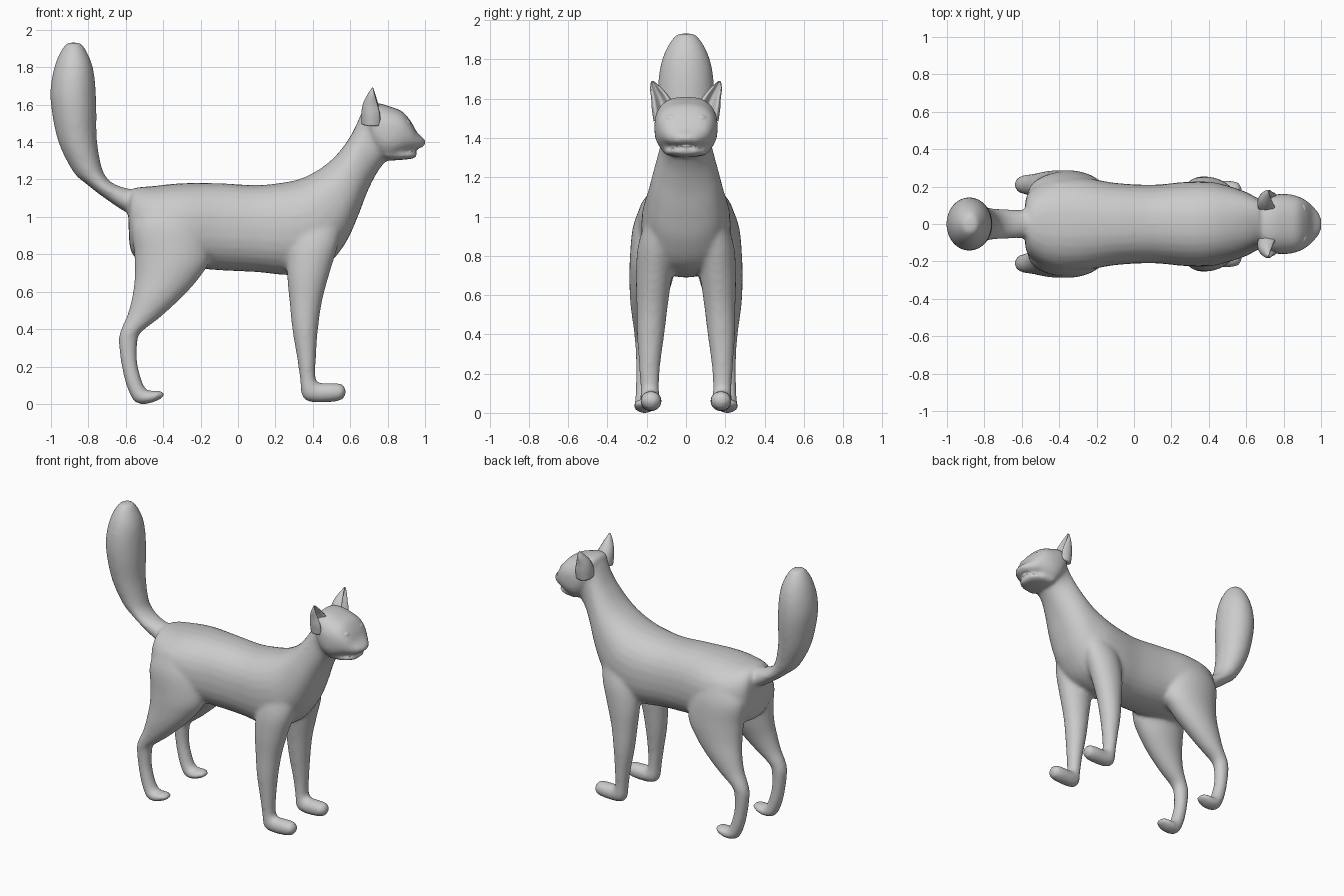
import bpy, bmesh, math
from mathutils import Vector


def spline(rows, steps=5):
    """Catmull-Rom interpolation through rows of numbers."""
    out = []
    for i in range(len(rows) - 1):
        a, b, c, d = (rows[max(0, min(len(rows) - 1, i + k))] for k in (-1, 0, 1, 2))
        for s in range(steps):
            t = s / steps
            out.append([0.5 * (2*q + (r-p)*t + (2*p-5*q+4*r-u)*t*t + (3*q-p-3*r+u)*t**3)
                        for p, q, r, u in zip(a, b, c, d)])
    return out + [list(rows[-1])]


def loft(bm, rows, side=1, power=2.0, n=28):
    """Rows are (x1, z1, x2, z2, half width, y): two outline points per ring."""
    rings = []
    for x1, z1, x2, z2, w, y in spline([tuple(r) + (0,) * (6 - len(r)) for r in rows]):
        ring = []
        for k in range(n):
            a = 2 * math.pi * k / n
            c, s = (math.copysign(abs(f(a)) ** (2 / power), f(a)) for f in (math.cos, math.sin))
            ring.append(bm.verts.new(((x1+x2)/2 + c*(x1-x2)/2, side*y + s*w, (z1+z2)/2 + c*(z1-z2)/2)))
        rings.append(ring)
    for r0, r1 in zip(rings, rings[1:]):
        for k in range(n):
            bm.faces.new((r0[k], r0[(k+1) % n], r1[(k+1) % n], r1[k]))
    bm.faces.new(rings[0])
    bm.faces.new(rings[-1])


def finish(bm, name):
    bmesh.ops.recalc_face_normals(bm, faces=bm.faces[:])
    for f in bm.faces:
        f.smooth = True
    me = bpy.data.meshes.new(name)
    bm.to_mesh(me)
    bm.free()
    ob = bpy.data.objects.new(name, me)
    bpy.context.collection.objects.link(ob)
    return ob


torso = [(-.585, 1.08, -.585, .95, .08), (-.56, 1.15, -.565, .80, .17), (-.45, 1.165, -.45, .75, .24),
         (-.3, 1.18, -.27, .73, .25), (-.1, 1.18, -.1, .715, .22), (.1, 1.17, .1, .705, .21),
         (.25, 1.185, .3, .69, .225), (.35, 1.21, .47, .74, .225), (.45, 1.265, .575, .86, .20),
         (.53, 1.335, .64, 1.0, .175), (.6, 1.43, .69, 1.13, .145), (.64, 1.51, .74, 1.23, .125),
         (.67, 1.57, .79, 1.3, .125), (.72, 1.58, .82, 1.34, .1)]
head = [(.665, 1.55, .70, 1.42, .08), (.68, 1.6, .745, 1.34, .14), (.74, 1.61, .79, 1.305, .16),
        (.82, 1.588, .83, 1.31, .16), (.88, 1.563, .875, 1.33, .148), (.925, 1.51, .92, 1.352, .125),
        (.955, 1.455, .95, 1.36, .10), (.987, 1.424, .982, 1.37, .065), (1.004, 1.408, 1.0, 1.385, .03)]
jaw = [(.78, 1.36, .8, 1.3, .12), (.88, 1.35, .88, 1.305, .11),
       (.935, 1.352, .94, 1.313, .08), (.958, 1.342, .958, 1.325, .04)]
tail = [(-.5, 1.14, -.5, 1.0, .07), (-.58, 1.15, -.59, 1.02, .075), (-.66, 1.175, -.72, 1.105, .08),
        (-.71, 1.22, -.81, 1.175, .085), (-.735, 1.29, -.88, 1.24, .095), (-.755, 1.42, -.96, 1.40, .12),
        (-.757, 1.58, -1.0, 1.6, .142), (-.765, 1.73, -.997, 1.73, .137), (-.785, 1.83, -.965, 1.85, .107),
        (-.83, 1.918, -.92, 1.924, .055), (-.86, 1.932, -.89, 1.932, .015)]
front_leg = [(.30, 1.0, .56, 1.0, .07, .13), (.27, .85, .535, .85, .095, .15), (.262, .7, .49, .7, .092, .163),
             (.275, .55, .45, .55, .08, .172), (.29, .4, .428, .4, .07, .18), (.315, .25, .417, .25, .055, .185),
             (.332, .13, .415, .14, .048, .185), (.343, .04, .43, .115, .05, .183), (.39, .01, .45, .112, .052, .18),
             (.5, .01, .5, .112, .055, .178), (.555, .022, .555, .107, .046, .178), (.576, .05, .576, .08, .02, .178)]
hind_leg = [(-.5, 1.08, -.25, 1.08, .08, .14), (-.565, .95, -.17, .95, .11, .16), (-.555, .8, -.15, .78, .12, .166),
            (-.553, .68, -.21, .67, .11, .178), (-.565, .58, -.31, .56, .09, .195), (-.59, .48, -.42, .46, .068, .205),
            (-.625, .4, -.52, .38, .053, .21), (-.638, .34, -.538, .32, .048, .21), (-.625, .22, -.538, .22, .045, .21),
            (-.597, .1, -.513, .12, .048, .21), (-.553, .012, -.49, .078, .052, .21), (-.49, .0, -.465, .07, .057, .21),
            (-.43, .018, -.43, .073, .052, .21), (-.392, .042, -.39, .06, .025, .21)]

# Body: all lofted limbs fused into one smooth skin
bm = bmesh.new()
loft(bm, torso, power=2.3)
loft(bm, head, power=2.5)
loft(bm, jaw)
loft(bm, tail)
for side in (1, -1):
    loft(bm, front_leg, side)
    loft(bm, hind_leg, side)
body = finish(bm, "cat_body")
rm = body.modifiers.new("fuse", 'REMESH')
rm.mode = 'VOXEL'
rm.voxel_size = 0.013
rm.use_smooth_shade = True
sm = body.modifiers.new("soften", 'SMOOTH')
sm.factor = 0.5
sm.iterations = 8

# Mouth: downturned groove cut into the muzzle
bm = bmesh.new()
path = spline([(.89, -.125, 1.328), (.93, -.095, 1.34), (.965, -.05, 1.356), (.98, 0, 1.362),
               (.965, .05, 1.356), (.93, .095, 1.34), (.89, .125, 1.328)])
rings = []
for i, p in enumerate(path):
    p, r = Vector(p), 0.009
    t = (Vector(path[min(i+1, len(path)-1)]) - Vector(path[max(i-1, 0)])).normalized()
    u = t.cross(Vector((0, 0, 1))).normalized()
    v = t.cross(u)
    rings.append([bm.verts.new(p + u*r*2*math.cos(a*math.pi/4) + v*r*math.sin(a*math.pi/4)) for a in range(8)])
for r0, r1 in zip(rings, rings[1:]):
    for k in range(8):
        bm.faces.new((r0[k], r0[(k+1) % 8], r1[(k+1) % 8], r1[k]))
bm.faces.new(rings[0])
bm.faces.new(rings[-1])
cutter = finish(bm, "mouth_cutter")
cutter.hide_render = True
cutter.hide_viewport = False
cutter.display_type = 'WIRE'
cut = body.modifiers.new("mouth", 'BOOLEAN')
cut.operation = 'DIFFERENCE'
cut.object = cutter

# Ears: tapering cones with a hollow front
for side, label in ((1, "left"), (-1, "right")):
    bm = bmesh.new()
    rings = []
    for x, y, z, rx, ry in spline([(.715, .105, 1.50, .055, .06), (.715, .118, 1.56, .055, .056),
                                   (.712, .135, 1.61, .042, .042), (.715, .157, 1.655, .022, .026),
                                   (.719, .172, 1.69, .004, .006)]):
        ring = []
        for k in range(24):
            a = 2 * math.pi * k / 24
            c = math.cos(a)
            dx = rx * c if c < 0 else rx * (0.9 * math.sin(2*a)**2 - 0.35 * c**4)
            ring.append(bm.verts.new((x + dx, side * (y + ry * math.sin(a)), z - .25 * ry * math.sin(a))))
        rings.append(ring)
    for r0, r1 in zip(rings, rings[1:]):
        for k in range(24):
            bm.faces.new((r0[k], r0[(k+1) % 24], r1[(k+1) % 24], r1[k]))
    bm.faces.new(rings[0])
    bm.faces.new(rings[-1])
    finish(bm, label + "_ear")

    # Eyes: ball with a thin almond lid around it
    bpy.ops.mesh.primitive_uv_sphere_add(segments=24, ring_count=14, radius=1, location=(.898, side*.08, 1.495))
    eye = bpy.context.object
    eye.name = label + "_eye"
    eye.scale = (.026, .036, .028)
    eye.rotation_euler = (0, math.radians(-25), side * math.radians(25))
    bpy.ops.object.shade_smooth()
    bpy.ops.mesh.primitive_torus_add(major_segments=28, minor_segments=8, major_radius=1, minor_radius=.16,
                                     location=(.902, side*.08, 1.497))
    lid = bpy.context.object
    lid.name = label + "_eyelid"
    lid.scale = (.029, .039, .04)
    lid.rotation_euler = (0, math.radians(62), side * math.radians(25))
    bpy.ops.object.shade_smooth()
